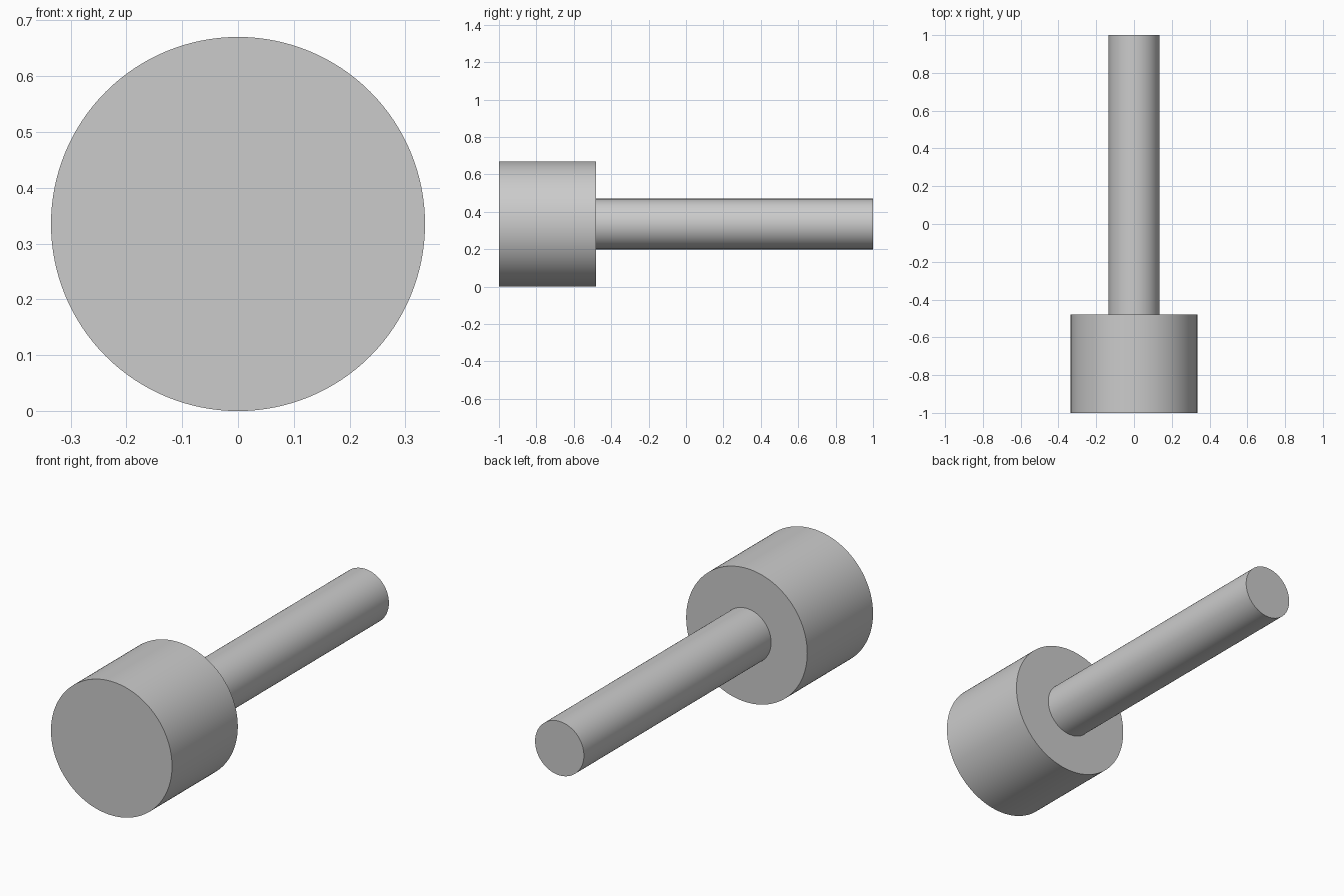
import bpy
import math

default_cube = bpy.data.objects.get("Cube")
if default_cube:
    bpy.data.objects.remove(default_cube, do_unlink=True)

HEAD_RADIUS = 0.335
SHAFT_RADIUS = 0.135
HEAD_BACK = -0.48
OVERLAP = 0.01

# Single plain grey finish
grey = bpy.data.materials.new("plain_grey")
grey.use_nodes = True
colour = (0.6, 0.6, 0.6, 1.0)
grey.diffuse_color = colour
grey.node_tree.nodes["Principled BSDF"].inputs["Base Color"].default_value = colour


def rod(name, radius, y_front, y_back):
    """Capped round bar lying along y, centred on the head's axis."""
    bpy.ops.mesh.primitive_cylinder_add(
        vertices=128, radius=radius, depth=y_back - y_front,
        location=(0, (y_front + y_back) / 2, HEAD_RADIUS),
        rotation=(math.pi / 2, 0, 0))
    part = bpy.context.object
    part.name = name
    part.data.name = name
    part.data.materials.append(grey)
    bpy.ops.object.shade_smooth_by_angle(angle=math.radians(30))
    return part


# Wide round head at the front
rod("head", HEAD_RADIUS, -1, HEAD_BACK)

# Slim shaft seated into the back of the head
rod("shaft", SHAFT_RADIUS, HEAD_BACK - OVERLAP, 1)
